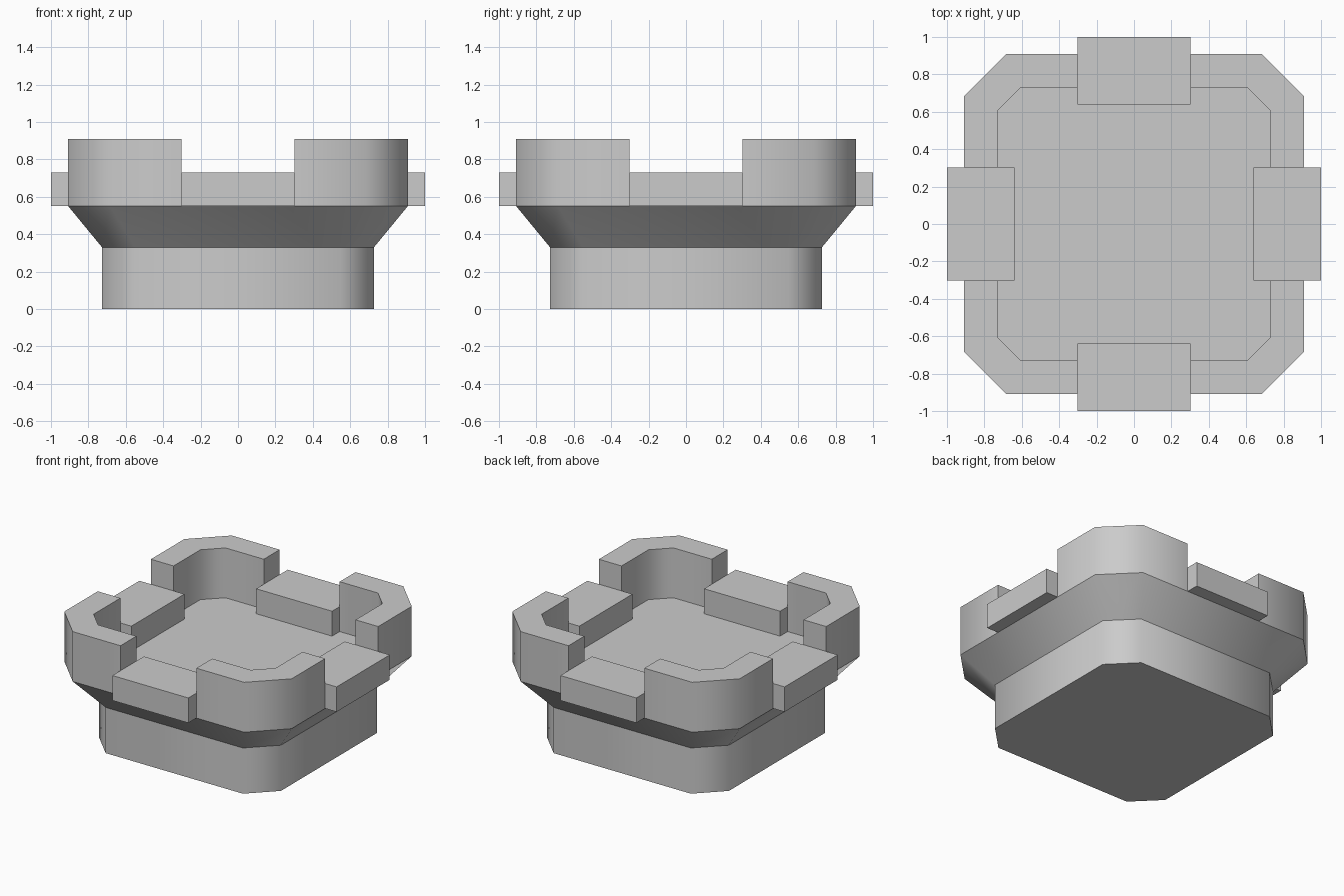
import bpy, bmesh, math
from mathutils import Matrix

if "Cube" in bpy.data.objects:
    bpy.data.objects.remove(bpy.data.objects["Cube"])

OUT, INN, GAP = 0.908, 0.727, 0.303     # outer wall, inner wall, half notch width
OUT_C, INN_C = 0.685, 0.609             # where the corner chamfers start
Z_BASE, Z_FLOOR, Z_SILL, Z_TOP = 0.33, 0.55, 0.73, 0.91


def octagon(r, c):
    return [(r, -c), (r, c), (c, r), (-c, r), (-r, c), (-r, -c), (-c, -r), (c, -r)]


def loft(name, rings, turn=0):
    """Closed solid through (outline, z) rings, rotated about z by turn."""
    bm = bmesh.new()
    loops = [[bm.verts.new((x, y, z)) for x, y in pts] for pts, z in rings]
    n = len(loops[0])
    for lo, hi in zip(loops, loops[1:]):
        for i in range(n):
            j = (i + 1) % n
            bm.faces.new((lo[i], lo[j], hi[j], hi[i]))
    bm.faces.new(loops[0][::-1])
    bm.faces.new(loops[-1])
    bmesh.ops.rotate(bm, verts=bm.verts, matrix=Matrix.Rotation(turn, 3, 'Z'))
    bmesh.ops.recalc_face_normals(bm, faces=bm.faces)
    # Chamfered corners shade smoothly, rims and square corners stay sharp
    for f in bm.faces:
        f.smooth = True
    for e in bm.edges:
        level = abs(e.verts[0].co.z - e.verts[1].co.z) < 1e-5
        e.smooth = not level and e.calc_face_angle() < math.radians(60)
    mesh = bpy.data.meshes.new(name)
    bm.to_mesh(mesh)
    bm.free()
    obj = bpy.data.objects.new(name, mesh)
    bpy.context.collection.objects.link(obj)
    return obj


# Base shaft and flared collar
s = INN / OUT
narrow = octagon(INN, OUT_C * s)
loft("tower_body", [(narrow, 0), (narrow, Z_BASE), (octagon(OUT, OUT_C), Z_FLOOR)])

# Corner battlements and the low sills between them
corner = [(OUT, GAP), (OUT, OUT_C), (OUT_C, OUT), (GAP, OUT),
          (GAP, INN), (INN_C, INN), (INN, INN_C), (INN, GAP)]
sill = [(0.64, -GAP), (1, -GAP), (1, GAP), (0.64, GAP)]
for k in range(4):
    turn = k * math.pi / 2
    loft(f"corner_battlement_{k + 1}", [(corner, Z_FLOOR), (corner, Z_TOP)], turn)
    loft(f"sill_block_{k + 1}", [(sill, Z_FLOOR), (sill, Z_SILL)], turn)
